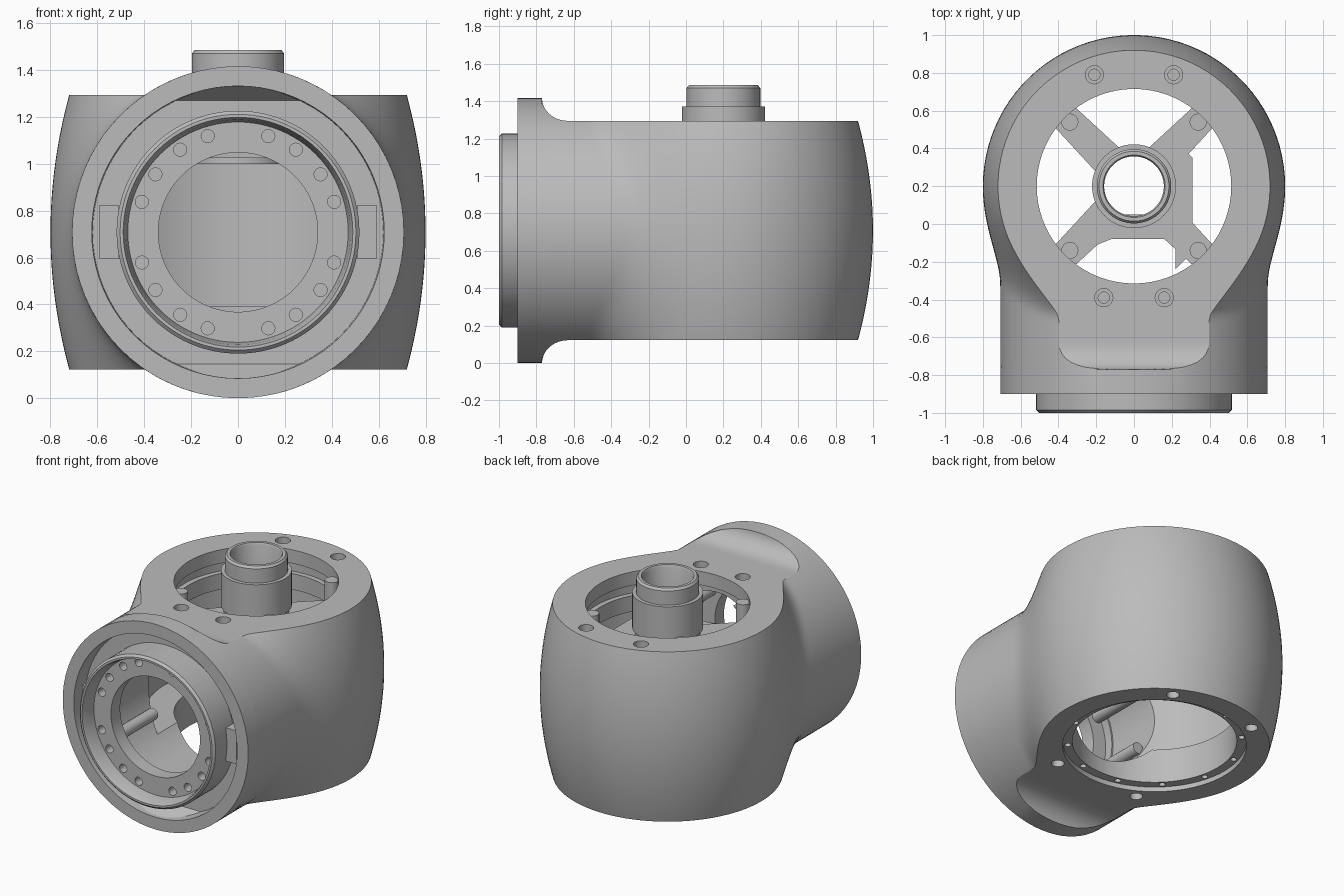
import bpy, bmesh, math
from math import sin, cos, pi, sqrt, radians

if "Cube" in bpy.data.objects:
    bpy.data.objects.remove(bpy.data.objects["Cube"])

MID = 0.708     # height of the horizontal axis
CY = 0.2        # depth of the vertical axis
TUBE = 0.708    # radius of the horizontal tube
FLAT = 0.586    # height of the flat faces above and below the axis

grey = bpy.data.materials.new("cast_grey")
grey.use_nodes = True
grey.diffuse_color = (0.5, 0.5, 0.5, 1)
bsdf = next(n for n in grey.node_tree.nodes if n.type == "BSDF_PRINCIPLED")
bsdf.inputs["Base Color"].default_value = (0.5, 0.5, 0.5, 1)


def finish(name, bm):
    bmesh.ops.remove_doubles(bm, verts=bm.verts, dist=1e-5)
    bmesh.ops.recalc_face_normals(bm, faces=bm.faces)
    me = bpy.data.meshes.new(name)
    bm.to_mesh(me)
    bm.free()
    ob = bpy.data.objects.new(name, me)
    bpy.context.collection.objects.link(ob)
    me.materials.append(grey)
    return ob


def add_lathe(bm, profile, axis, centre, n=72):
    """Revolve a closed (radius, position) profile about an upright or depth axis."""
    rings = []
    for i in range(n):
        a = 2 * pi * i / n
        if axis == "Z":
            ring = [(centre[0] + r * cos(a), centre[1] + r * sin(a), p) for r, p in profile]
        else:
            ring = [(centre[0] + r * cos(a), p, centre[1] + r * sin(a)) for r, p in profile]
        rings.append([bm.verts.new(v) for v in ring])
    m = len(profile)
    for i in range(n):
        A, B = rings[i], rings[(i + 1) % n]
        for j in range(m):
            k = (j + 1) % m
            if profile[j][0] or profile[k][0]:
                bm.faces.new((A[j], A[k], B[k], B[j]))


def lathe(name, profile, axis="Z", centre=(0, CY), n=72):
    bm = bmesh.new()
    add_lathe(bm, profile, axis, centre, n)
    return finish(name, bm)


def rod(r, a, b):
    return [(0, a), (r, a), (r, b), (0, b)]


def prism(name, pts, lo, hi, axis="Z"):
    """Extrude an outline upwards (x, y points) or sideways (y, z points)."""
    bm = bmesh.new()
    ends = []
    for e in (lo, hi):
        ends.append([bm.verts.new((p, q, e) if axis == "Z" else (e, p, q)) for p, q in pts])
        bm.faces.new(ends[-1])
    for i in range(len(pts)):
        k = (i + 1) % len(pts)
        bm.faces.new((ends[0][i], ends[0][k], ends[1][k], ends[1][i]))
    return finish(name, bm)


def cut(ob, cutter):
    mod = ob.modifiers.new("cut", "BOOLEAN")
    mod.operation, mod.solver, mod.object = "DIFFERENCE", "EXACT", cutter
    with bpy.context.temp_override(object=ob, active_object=ob):
        bpy.context.view_layer.update()
        bpy.ops.object.modifier_apply(modifier=mod.name)
    bpy.data.objects.remove(cutter)


# Housing: a barrel blended into a horizontal tube, flat above and below
def half_width(y, h):
    w = sqrt(max(0, TUBE ** 2 - h * h))
    f = min(1, (h / FLAT) ** 2)
    r = 0.8 - 0.08 * f
    d = r * r - (y - CY) ** 2
    if d <= 0:
        return w
    c, k = sqrt(d), 0.1 + 0.15 * f
    t = max(k - abs(w - c), 0) / k
    return max(w, c) + t * t * k / 4


def half_height(y):
    if y <= -0.77:
        return TUBE
    if y >= -0.63:
        return FLAT
    return TUBE - (TUBE - FLAT) * sqrt(1 - ((y + 0.63) / 0.14) ** 2)


ys = [-0.9] + [-0.63 - 0.14 * cos(pi / 2 * i / 8) for i in range(8)]
ys += [-0.63 + 0.83 * i / 28 for i in range(28)]
ROWS, ARC = 41, 47
bm = bmesh.new()
grid = []
for i in range(ROWS):
    u = sin(pi * (i / (ROWS - 1) - 0.5))
    side = []
    for y in ys:
        h = u * half_height(y)
        side.append((half_width(y, h), y, MID + h))
    h = u * FLAT
    r = half_width(CY, h)
    arc = [(r * cos(pi * j / ARC), CY + r * sin(pi * j / ARC), MID + h) for j in range(ARC + 1)]
    path = side + arc + [(-x, y, z) for x, y, z in reversed(side)]
    grid.append([bm.verts.new(p) for p in path])
M = len(grid[0])
for a, b in zip(grid, grid[1:]):
    for j in range(M - 1):
        bm.faces.new((a[j], a[j + 1], b[j + 1], b[j]))
    bm.faces.new((a[M - 1], a[0], b[0], b[M - 1]))
for row in (grid[0], grid[-1]):
    for j in range(M // 2 - 1):
        bm.faces.new((row[j], row[j + 1], row[M - 2 - j], row[M - 1 - j]))
housing = finish("housing", bm)

# Hollow interior open above and below, then the front recess and bore
cut(housing, lathe("interior", [(0, -0.3), (0.575, -0.3), (0.575, 0.155), (0.515, 0.155),
                                (0.515, 0.39), (0.7, 0.39), (0.7, 1.02), (0.515, 1.02),
                                (0.515, 1.13), (0.55, 1.13), (0.55, 1.2), (0.515, 1.2),
                                (0.515, 1.6), (0, 1.6)]))
cut(housing, lathe("front_bore", [(0, -1.1), (0.63, -1.1), (0.62, -0.78), (0.45, -0.78),
                                  (0.45, -0.2), (0, -0.2)], "Y", (0, MID), 80))

# Bolt holes in both flat faces and in the lower inner ring
bm = bmesh.new()
for x, y in ((0.21, 0.79), (0.16, -0.39)):
    for s in (-1, 1):
        add_lathe(bm, [(0, 1.21), (0.03, 1.21), (0.03, 1.24), (0.048, 1.24),
                       (0.048, 1.4), (0, 1.4)], "Z", (s * x, y), 20)
for sx in (-1, 1):
    for sy in (-1, 1):
        add_lathe(bm, rod(0.04, 0, 0.22), "Z", (sx * 0.32, CY + sy * 0.56), 20)
for i in range(12):
    a = 2 * pi * (i + 0.5) / 12
    add_lathe(bm, rod(0.02, 0.1, 0.23), "Z", (0.545 * cos(a), CY + 0.545 * sin(a)), 12)
cut(housing, finish("bolt_holes", bm))

# Front locating ring with its bolt circle
ring = lathe("front_ring", [(0.34, -0.9), (0.47, -0.9), (0.48, -0.97), (0.49, -1.0), (0.503, -1.0),
                            (0.518, -0.985), (0.518, -0.74), (0.44, -0.74), (0.44, -0.8),
                            (0.34, -0.8)], "Y", (0, MID), 96)
bm = bmesh.new()
for quarter in range(4):
    for deg in (17.5, 35, 55, 72.5):
        a = radians(deg + 90 * quarter)
        add_lathe(bm, rod(0.028, -1.1, -0.82), "Y", (0.43 * cos(a), MID + 0.43 * sin(a)), 16)
cut(ring, finish("ring_holes", bm))
parts = [housing, ring]

# Sloped ledges above and below the ring
for s, name in ((1, "upper_ledge"), (-1, "lower_ledge")):
    pts = [(-0.89, MID + s * 0.632), (-0.77, MID + s * 0.555), (-0.77, MID + s * 0.632)]
    parts.append(prism(name, pts, -0.28, 0.28, "X"))

# Side keys in the front recess and screw bosses behind the ring
for s, side in ((1, "left"), (-1, "right")):
    parts.append(prism(side + "_key", [(s * 0.51, -0.86), (s * 0.59, -0.86), (s * 0.59, -0.77),
                                       (s * 0.51, -0.77)], MID - 0.115, MID + 0.115))
    for t, level in ((1, "upper"), (-1, "lower")):
        parts.append(lathe(f"{side}_{level}_boss", rod(0.04, -0.82, -0.4), "Y",
                           (s * 0.37, MID + t * 0.2), 20))

# Upright hub tube
parts.append(lathe("hub_tube", [(0.158, 1.0), (0.205, 1.0), (0.205, 1.13), (0.222, 1.13),
                                (0.222, 1.372), (0.197, 1.372), (0.197, 1.47), (0.185, 1.485),
                                (0.165, 1.485), (0.158, 1.47)]))

# Spider arms and webs carrying the hub, with a lug at each arm end
Z0, Z1 = 1.025, 1.09
for i, name in enumerate(("back_left", "back_right", "front_right", "front_left")):
    a = radians(45 + 90 * i)
    c, s = cos(a), sin(a)
    outline = [(0.17, -0.09), (0.53, -0.075), (0.53, 0.075), (0.17, 0.09)]
    parts.append(prism(name + "_arm", [(r * c - w * s, CY + r * s + w * c) for r, w in outline],
                       Z0, Z1))
    parts.append(lathe(name + "_lug", rod(0.045, Z1 - 0.01, 1.265), "Z",
                       (0.48 * c, CY + 0.48 * s), 20))
parts.append(prism("left_web", [(0.165, 0.0), (0.27, -0.06), (0.31, -0.02), (0.31, 0.35),
                                (0.27, 0.39), (0.165, 0.38)], Z0, Z1 - 0.002))
parts.append(prism("front_web", [(-0.22, -0.12), (-0.12, -0.08), (0.18, -0.08), (0.22, -0.12),
                                 (0.22, -0.24), (0.33, -0.13), (0.3, 0.05), (0.15, 0.05),
                                 (-0.15, 0.05)], Z0, Z1 - 0.004))

for ob in parts:
    bpy.ops.object.select_all(action="DESELECT")
    ob.select_set(True)
    bpy.context.view_layer.objects.active = ob
    bpy.ops.object.shade_smooth_by_angle(angle=radians(28))
